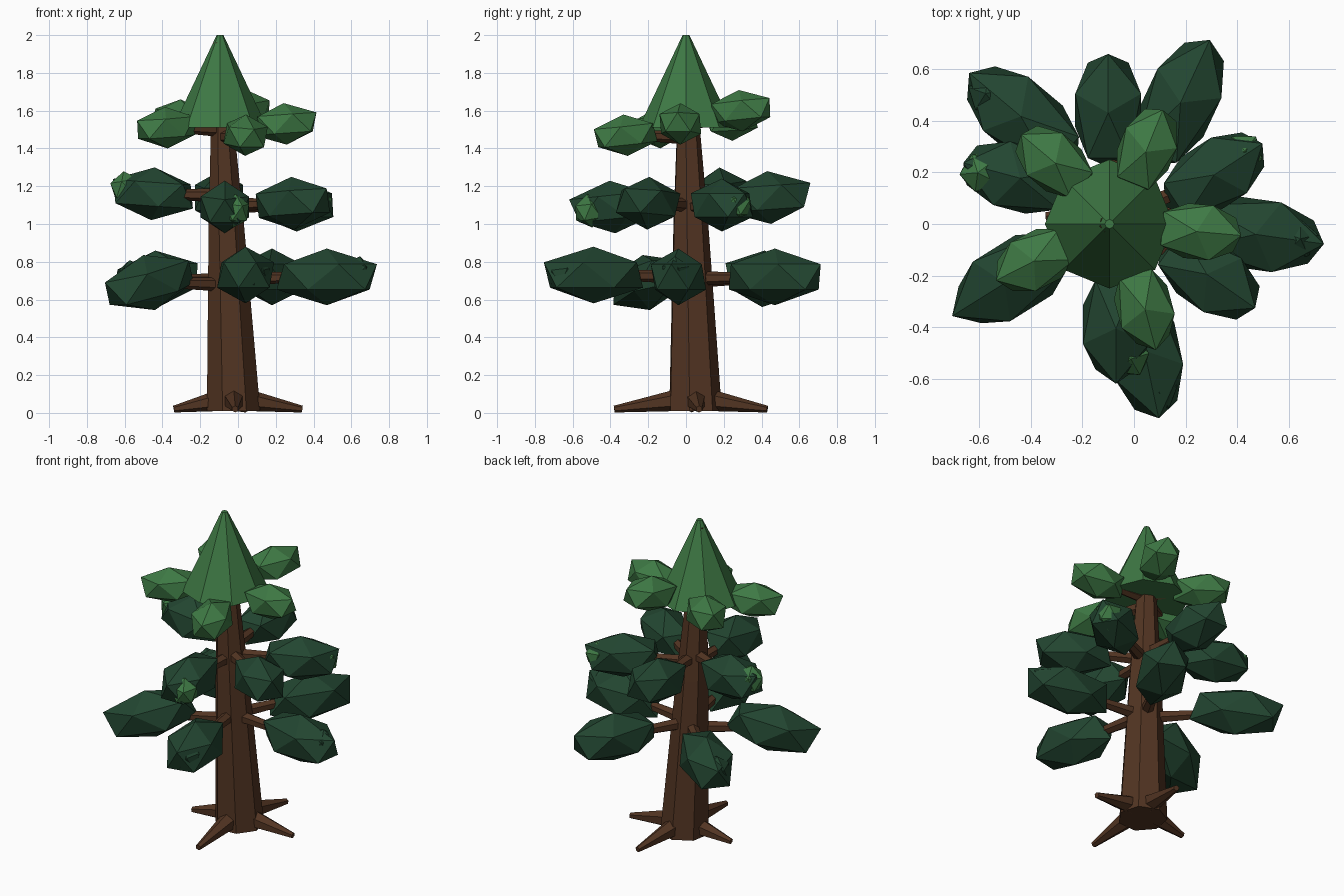
import bpy
from math import radians, tau, cos, sin
from mathutils import Vector, Euler

cube = bpy.data.objects.get("Cube")
if cube:
    bpy.data.objects.remove(cube, do_unlink=True)


def material(name, rgb):
    m = bpy.data.materials.new(name)
    m.use_nodes = True
    m.diffuse_color = (*rgb, 1)
    m.node_tree.nodes["Principled BSDF"].inputs["Base Color"].default_value = (*rgb, 1)
    return m


BARK = material("brown_bark", (0.085, 0.035, 0.016))
DARK = material("dark_green_leaf", (0.016, 0.060, 0.030))
LIGHT = material("light_green_leaf", (0.048, 0.190, 0.058))


def finish(name, mat):
    ob = bpy.context.object
    ob.name = name
    ob.data.materials.append(mat)
    return ob


def limb(name, start, end, r1, r2, sides, mat):
    """Tapered faceted rod between two points."""
    start, end = Vector(start), Vector(end)
    axis = end - start
    bpy.ops.mesh.primitive_cone_add(
        vertices=sides, radius1=r1, radius2=r2, depth=axis.length,
        location=(start + end) / 2,
        rotation=axis.to_track_quat('Z', 'Y').to_euler())
    return finish(name, mat)


def clump(name, centre, half, yaw, pitch, mat):
    """Stretched icosahedron pointing away from the trunk."""
    bpy.ops.mesh.primitive_ico_sphere_add(
        subdivisions=1, radius=1, location=centre,
        rotation=Euler((0, radians(pitch), radians(yaw))))
    ob = finish(name, mat)
    ob.scale = half
    return ob


# Leaning trunk, built from stacked rings
BASE, TIP = Vector((-0.025, 0.045, 0.01)), Vector((-0.1, 0, 1.96))


def trunk_at(z):
    return BASE.lerp(TIP, (z - BASE.z) / (TIP.z - BASE.z))


SIDES = 7
verts, faces = [], []
rings = [(0.01, 0.145), (1.0, 0.096), (1.96, 0.034)]
for z, r in rings:
    c = trunk_at(z)
    for i in range(SIDES):
        a = tau * i / SIDES - radians(10)
        verts.append((c.x + r * cos(a), c.y + r * sin(a), z))
for k in range(len(rings) - 1):
    for i in range(SIDES):
        j = (i + 1) % SIDES
        faces.append((k * SIDES + i, k * SIDES + j, (k + 1) * SIDES + j, (k + 1) * SIDES + i))
faces.append(tuple(reversed(range(SIDES))))
faces.append(tuple(range(len(verts) - SIDES, len(verts))))
mesh = bpy.data.meshes.new("trunk")
mesh.from_pydata(verts, [], faces)
mesh.materials.append(BARK)
bpy.context.collection.objects.link(bpy.data.objects.new("trunk", mesh))

# Roots spreading over the ground
for i, (x, y) in enumerate([(0.34, 0.07), (0.04, 0.43), (-0.34, 0.03), (-0.015, -0.38)]):
    inner = BASE.lerp(Vector((x, y, 0)), 0.25)
    limb(f"root_{i + 1}", (inner.x, inner.y, 0.065), (x, y, 0.02), 0.056, 0.018, 6, BARK)

# Crown cone
limb("crown", (-0.095, 0, 1.51), (-0.095, 0, 2.0), 0.25, 0.018, 8, LIGHT)

# Tiers of foliage: x, y, z, yaw, pitch
tiers = {
    "lower": (DARK, (0.30, 0.16, 0.15), [
        (0.47, -0.04, 0.72, -8, 0), (0.18, 0.47, 0.72, 65, 0), (-0.43, 0.41, 0.71, 140, 4),
        (-0.47, -0.21, 0.69, 212, 14), (0.04, -0.49, 0.73, 282, 0)]),
    "middle": (DARK, (0.25, 0.15, 0.14), [
        (0.29, -0.2, 1.11, -35, -4), (0.31, 0.19, 1.10, 33, 0), (-0.10, 0.44, 1.14, 90, -4),
        (-0.45, 0.18, 1.16, 165, -4), (-0.07, -0.39, 1.09, 270, 6)]),
    "upper": (LIGHT, (0.19, 0.125, 0.11), [
        (0.25, -0.03, 1.53, -5, -4), (0.05, 0.29, 1.60, 68, -6), (-0.31, 0.24, 1.55, 140, -4),
        (-0.38, -0.14, 1.51, 207, 4), (0.04, -0.32, 1.47, 285, 6)]),
}
for tier, (mat, half, spots) in tiers.items():
    for i, (x, y, z, yaw, pitch) in enumerate(spots):
        clump(f"{tier}_foliage_{i + 1}", (x, y, z), half, yaw, pitch, mat)
        root = trunk_at(z - 0.01)
        limb(f"{tier}_branch_{i + 1}", root, root.lerp(Vector((x, y, z)), 0.8), 0.04, 0.025, 6, BARK)

# Small tufts poking out of the branch ends
tufts = [(DARK, 0.63, -0.06, 0.74, -8), (DARK, 0.09, -0.64, 0.73, 282), (DARK, -0.56, 0.50, 0.72, 140),
         (LIGHT, -0.59, 0.20, 1.19, 165), (LIGHT, -0.02, -0.51, 1.07, 280), (LIGHT, 0.42, 0.27, 1.10, 33)]
for i, (mat, x, y, z, yaw) in enumerate(tufts):
    clump(f"tuft_{i + 1}", (x, y, z), (0.09, 0.085, 0.09), yaw + 20, 10, mat)
